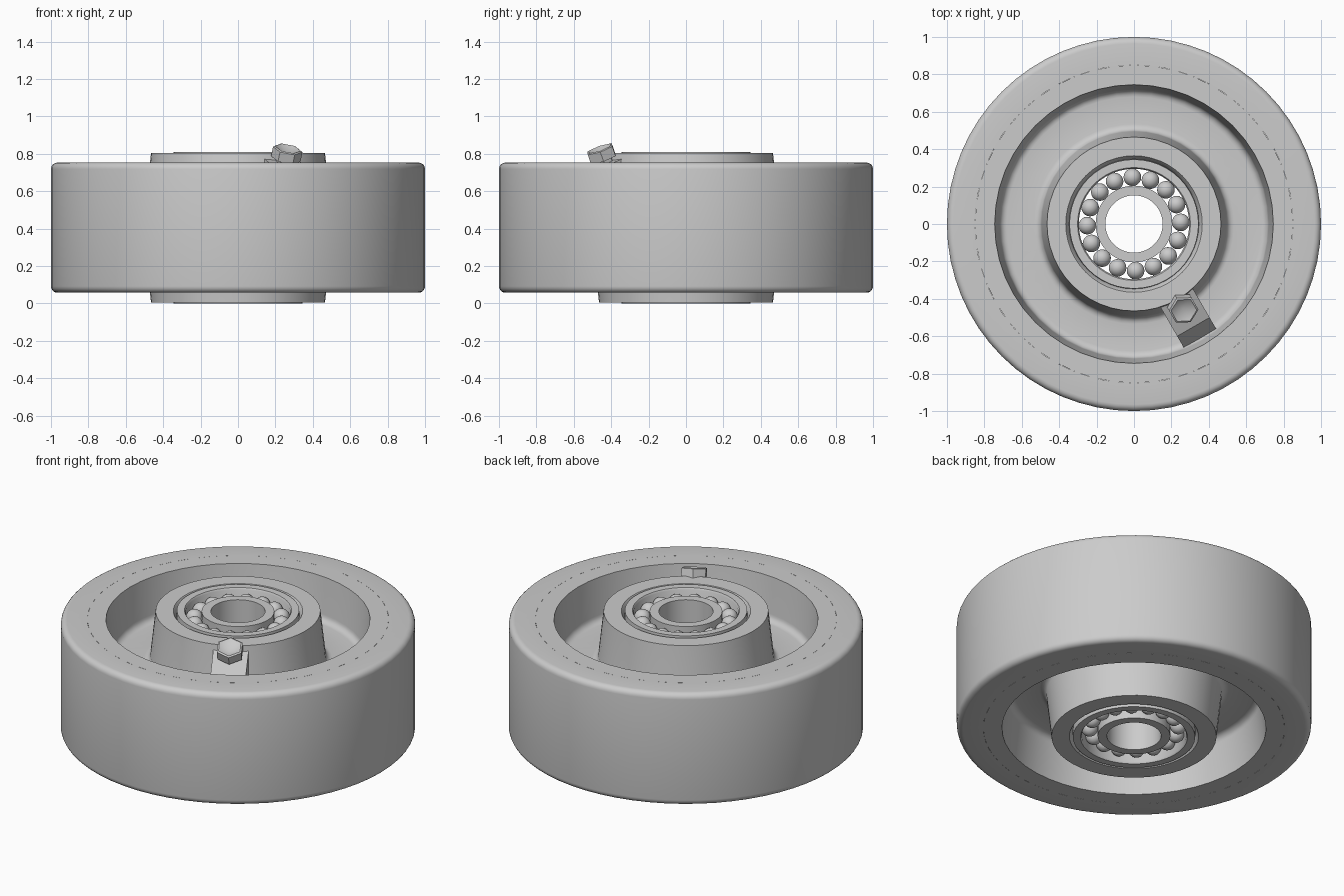
import bpy, bmesh, math
from mathutils import Matrix, Vector

cube = bpy.data.objects.get("Cube")
if cube:
    bpy.data.objects.remove(cube)

MID = 0.405   # height of the symmetry plane
grey = bpy.data.materials.new("plain grey")
grey.use_nodes = True
COLOUR = (0.6, 0.6, 0.6, 1)
grey.diffuse_color = COLOUR
grey.node_tree.nodes["Principled BSDF"].inputs["Base Color"].default_value = COLOUR


def finish(name, bm, angle=35):
    bmesh.ops.recalc_face_normals(bm, faces=bm.faces)
    mesh = bpy.data.meshes.new(name)
    bm.to_mesh(mesh)
    bm.free()
    mesh.materials.append(grey)
    obj = bpy.data.objects.new(name, mesh)
    bpy.context.collection.objects.link(obj)
    bpy.ops.object.select_all(action='DESELECT')
    obj.select_set(True)
    bpy.context.view_layer.objects.active = obj
    bpy.ops.object.shade_smooth_by_angle(angle=math.radians(angle))
    return obj


def lathe(name, profile, segments=48, matrix=Matrix()):
    """Spin a closed (radius, height) outline about z."""
    bm = bmesh.new()
    verts = [bm.verts.new((r, 0, z)) for r, z in profile]
    edges = [bm.edges.new((a, b)) for a, b in zip(verts, verts[1:] + verts[:1])]
    bmesh.ops.spin(bm, geom=verts + edges, cent=(0, 0, 0), axis=(0, 0, 1),
                   angle=math.tau, steps=segments, use_merge=True)
    bmesh.ops.remove_doubles(bm, verts=bm.verts, dist=0.0001)
    bmesh.ops.transform(bm, matrix=matrix, verts=bm.verts)
    return finish(name, bm)


def mirrored(upper):
    """Complete an upper half outline with its reflection below the mid plane."""
    return ([(r, MID + h) for r, h in upper]
            + [(r, MID - h) for r, h in reversed(upper)])


def arc(r, h, radius, start, end, steps=5):
    return [(r + radius * math.cos(math.radians(a)), h + radius * math.sin(math.radians(a)))
            for a in [start + (end - start) * i / steps for i in range(steps + 1)]]


# Tyre tread with rounded shoulders
TOP = 0.348
lathe("tread", mirrored([(0.85, TOP)] + arc(0.965, TOP - 0.035, 0.035, 90, 0)), 64)

# Rim, web and hub as one turned casting
WEB = 0.09
lathe("wheel_core", mirrored(
    [(0.345, 0.37), (0.365, 0.4), (0.465, 0.4)]
    + arc(0.535, WEB + 0.04, 0.04, 180, 270)
    + arc(0.68, WEB + 0.04, 0.04, 270, 360)
    + [(0.745, TOP), (0.85, TOP)]))

# Bearing races and the sleeve through the bore
lathe("outer_race", mirrored([(0.295, 0.395), (0.302, 0.405), (0.345, 0.405), (0.347, 0.37)]))
lathe("inner_sleeve", mirrored([(0.153, 0.398), (0.205, 0.398)]))

# Two rows of bearing balls
for row, z in (("upper", MID + 0.34), ("lower", MID - 0.34)):
    bm = bmesh.new()
    for i in range(16):
        a = math.radians(92) + math.tau * i / 16
        place = Matrix.Translation((0.25 * math.cos(a), 0.25 * math.sin(a), z))
        bmesh.ops.create_uvsphere(bm, u_segments=20, v_segments=12, radius=0.047, matrix=place)
    finish(row + "_balls", bm)

# Sloped boss joining the hub to the web, aimed outwards along local x
aim = Matrix.Rotation(math.radians(-60), 4, 'Z')
bm = bmesh.new()
side = [(0.42, 0.45), (0.42, 0.785), (0.46, 0.77), (0.635, 0.7), (0.715, 0.48)]
face = bm.faces.new([bm.verts.new((r, -0.1, z)) for r, z in side])
moved = bmesh.ops.extrude_face_region(bm, geom=[face])["geom"]
bmesh.ops.translate(bm, vec=(0, 0.2, 0),
                    verts=[v for v in moved if isinstance(v, bmesh.types.BMVert)])
bmesh.ops.transform(bm, matrix=aim, verts=bm.verts)
finish("fitting_boss", bm)

# Hexagonal grease fitting with a conical recess, square to the boss
tilt = Matrix.Translation(Vector((0.5, 0, 0.745))) @ Matrix.Rotation(math.radians(22), 4, 'Y')
lathe("grease_fitting",
      [(0, -0.02), (0.05, -0.02), (0.05, 0.03), (0.08, 0.03), (0.08, 0.085), (0.07, 0.09), (0, 0.055)],
      6, aim @ tilt)
